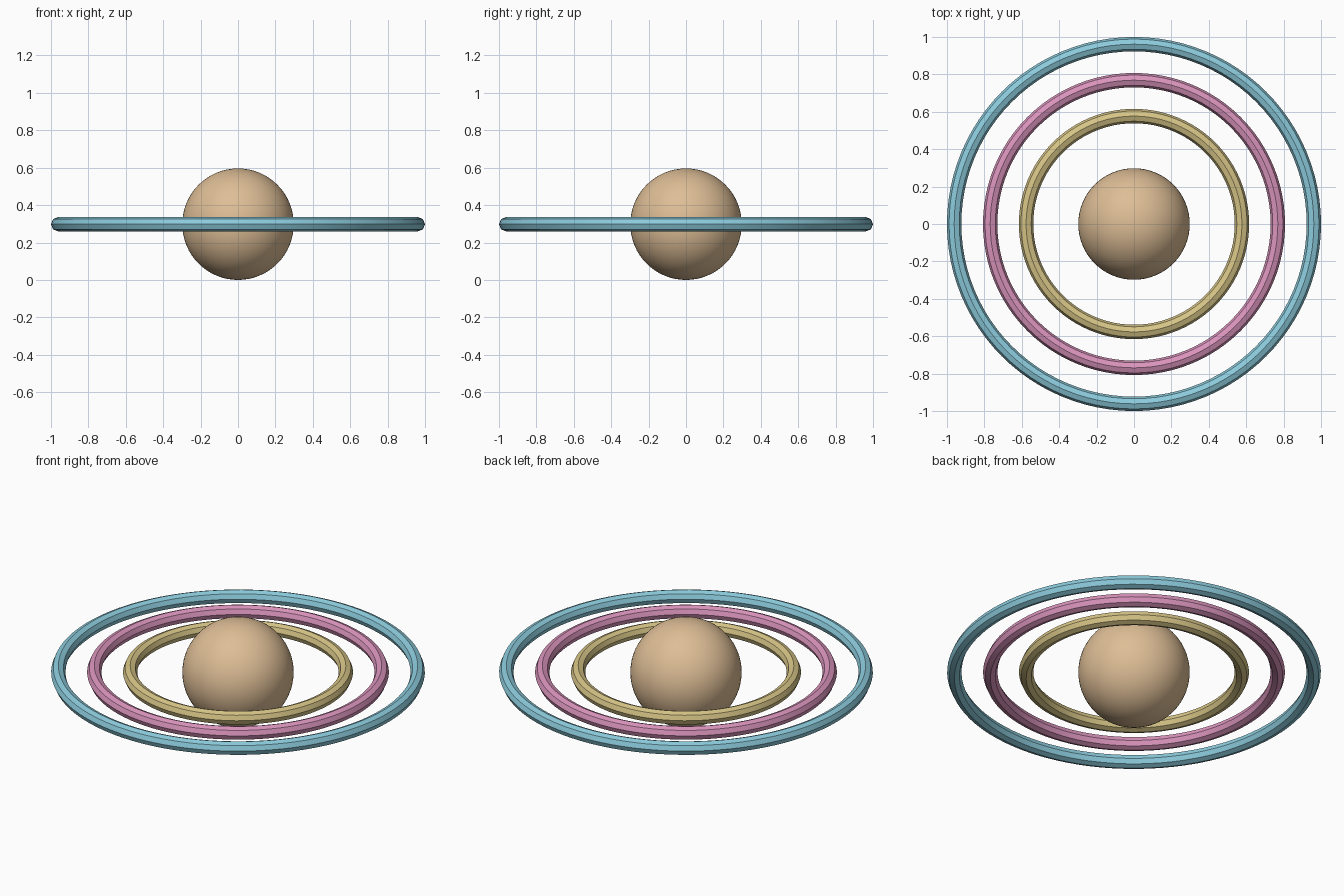
import bpy
import math

if "Cube" in bpy.data.objects:
    bpy.data.objects.remove(bpy.data.objects["Cube"])

CENTRE_Z = 0.298


def make_material(name, rgb):
    # sRGB 0-255 to linear
    mat = bpy.data.materials.new(name)
    lin = [((c / 255 + 0.055) / 1.055) ** 2.4 for c in rgb]
    mat.diffuse_color = (*lin, 1.0)
    mat.use_nodes = True
    mat.node_tree.nodes["Principled BSDF"].inputs["Base Color"].default_value = mat.diffuse_color
    return mat


def finish(name, mat):
    obj = bpy.context.object
    obj.name = name
    obj.data.materials.append(mat)
    bpy.ops.object.shade_smooth_by_angle(angle=math.radians(30))


# Planet ball
bpy.ops.mesh.primitive_uv_sphere_add(segments=64, ring_count=32, radius=CENTRE_Z,
                                     location=(0, 0, CENTRE_Z))
finish("planet", make_material("tan", (222, 190, 150)))

# Three concentric rings with an octagonal section
rings = [("inner_ring", 0.577, "gold", (214, 196, 134)),
         ("middle_ring", 0.769, "pink", (218, 148, 188)),
         ("outer_ring", 0.9615, "light blue", (140, 203, 220))]
for name, radius, colour, rgb in rings:
    bpy.ops.mesh.primitive_torus_add(major_segments=96, minor_segments=8,
                                     major_radius=radius, minor_radius=0.0385,
                                     location=(0, 0, CENTRE_Z))
    finish(name, make_material(colour, rgb))
